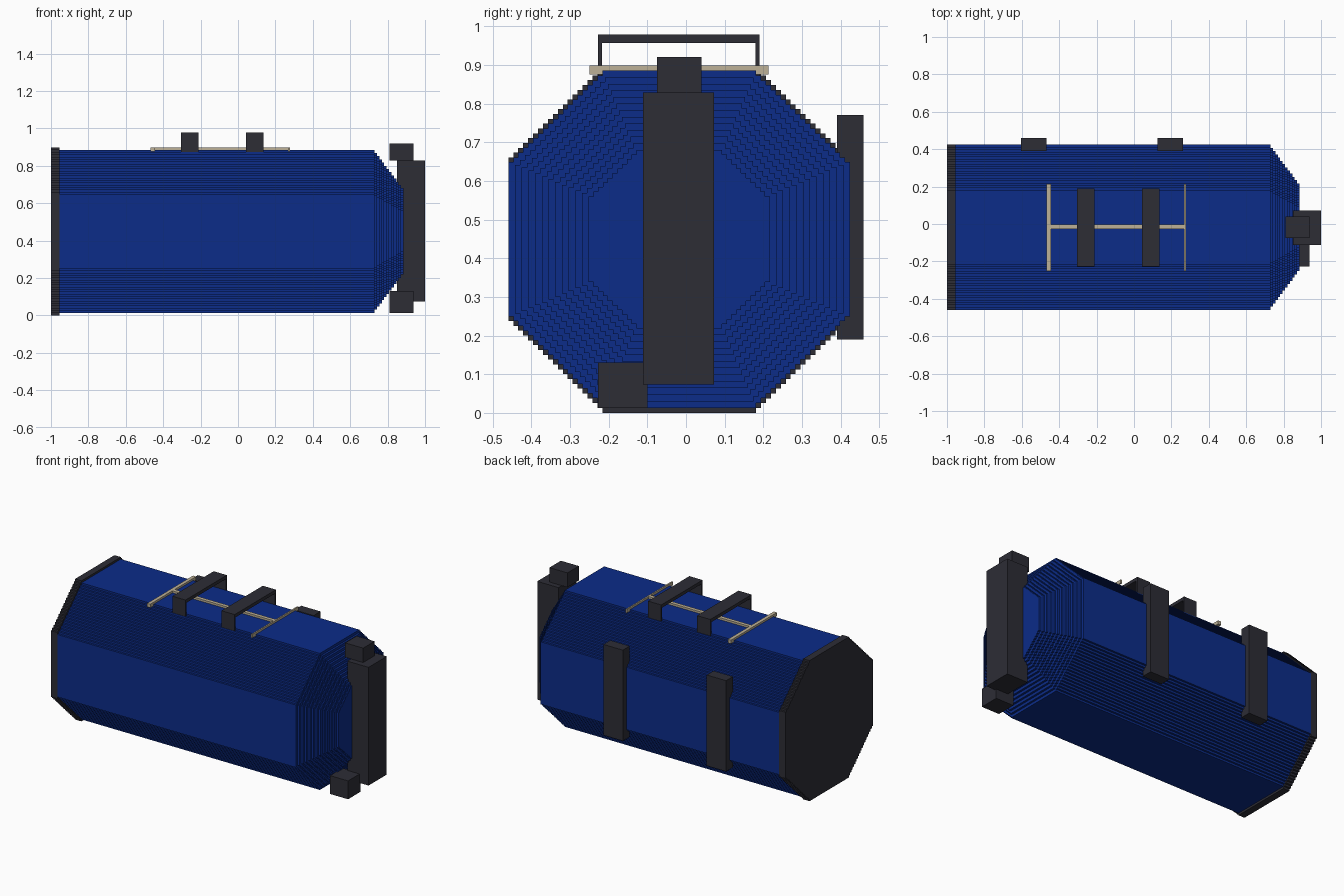
import bpy, bmesh

if "Cube" in bpy.data.objects:
    bpy.data.objects.remove(bpy.data.objects["Cube"])

CY, CZ = -0.0175, 0.449      # axis of the tank
STEPS = 20                   # stair steps per octagon corner


def material(name, rgb):
    m = bpy.data.materials.new(name)
    m.diffuse_color = (*rgb, 1)
    m.use_nodes = True
    m.node_tree.nodes["Principled BSDF"].inputs["Base Color"].default_value = m.diffuse_color
    return m


BLUE = material("blue paint", (0.0035, 0.025, 0.25))
DARK = material("dark grey", (0.026, 0.026, 0.036))
BEIGE = material("beige", (0.51, 0.44, 0.31))


def finish(bm, name, mat):
    bmesh.ops.recalc_face_normals(bm, faces=bm.faces)
    me = bpy.data.meshes.new(name)
    bm.to_mesh(me)
    bm.free()
    me.materials.append(mat)
    ob = bpy.data.objects.new(name, me)
    bpy.context.collection.objects.link(ob)


def add_box(bm, x, y, z):
    r = bmesh.ops.create_cube(bm, size=1)
    for v in r["verts"]:
        v.co = [a + (b - a) * (c + 0.5) for (a, b), c in zip((x, y, z), v.co)]


def box(name, mat, *spans):
    """One object made of boxes, each given as x, y and z spans."""
    bm = bmesh.new()
    for s in spans:
        add_box(bm, *s)
    finish(bm, name, mat)


def octagon(hy, hz, fy, fz, steps):
    """Octagon outline whose diagonal corners are staircases."""
    dy, dz = (hy - fy) / steps, (hz - fz) / steps
    quarter = []
    for i in range(steps):
        quarter.append((hy - i * dy, fz + i * dz))
        quarter.append((hy - i * dy, fz + (i + 1) * dz))
    quarter.append((fy, hz))
    quarter = [p for i, p in enumerate(quarter) if i == 0 or p != quarter[i - 1]]
    # tread edges: move inward at each height
    top = []
    for i in range(steps):
        top += [(hy - i * dy, fz + i * dz), (hy - i * dy, fz + (i + 1) * dz)]
    top.append((fy, hz))
    left = [(-y, z) for y, z in reversed(top)]
    return top + left + [(-y, -z) for y, z in top] + [(y, -z) for y, z in reversed(top)]


def add_slab(bm, outline, x0, x1):
    a = [bm.verts.new((x0, CY + y, CZ + z)) for y, z in outline]
    b = [bm.verts.new((x1, CY + y, CZ + z)) for y, z in outline]
    n = len(a)
    bm.faces.new(a)
    bm.faces.new(b)
    for i in range(n):
        bm.faces.new((a[i], a[(i + 1) % n], b[(i + 1) % n], b[i]))


# tank body with a stepped taper at its +x end
bm = bmesh.new()
add_slab(bm, octagon(0.442, 0.436, 0.186, 0.187, STEPS), -0.955, 0.73)
LAYERS = 12
thick = (0.885 - 0.73) / LAYERS
for i in range(LAYERS):
    s = 1 - 0.47 * (i + 1) / LAYERS
    add_slab(bm, octagon(0.442 * s, 0.436 * s, 0.186 * s, 0.187 * s, round(STEPS * s)),
             0.73 + i * thick, 0.73 + (i + 1) * thick)
finish(bm, "tank_body", BLUE)

# end cap
bm = bmesh.new()
add_slab(bm, octagon(0.442, 0.449, 0.186, 0.199, STEPS), -1.0, -0.955)
finish(bm, "end_cap", DARK)

# back mounting straps
for i, x in enumerate([(-0.605, -0.468), (0.125, 0.262)]):
    box(f"back_strap_{i + 1}", DARK, (x, (0.39, 0.459), (0.19, 0.77)))

# carrying handles: a bar on two thin legs
for i, x in enumerate([(-0.305, -0.212), (0.042, 0.135)]):
    box(f"handle_{i + 1}", DARK,
        (x, (-0.227, 0.19), (0.957, 0.978)),
        (x, (-0.227, -0.217), (0.857, 0.957)),
        (x, (0.18, 0.19), (0.857, 0.957)))

# beige rails on top
box("centre_rail", BEIGE, ((-0.445, 0.268), (-0.026, -0.003), (0.88, 0.898)))
box("cross_rail_wide", BEIGE, ((-0.467, -0.445), (-0.25, 0.213), (0.875, 0.898)))
box("cross_rail_thin", BEIGE, ((0.268, 0.277), (-0.25, 0.213), (0.875, 0.898)))

# valve column with its upper and lower blocks
box("valve_column", DARK, ((0.85, 1.0), (-0.111, 0.073), (0.073, 0.828)))
box("upper_block", DARK, ((0.81, 0.937), (-0.075, 0.04), (0.828, 0.92)))
box("lower_block", DARK, ((0.81, 0.937), (-0.227, -0.1), (0.013, 0.13)))
